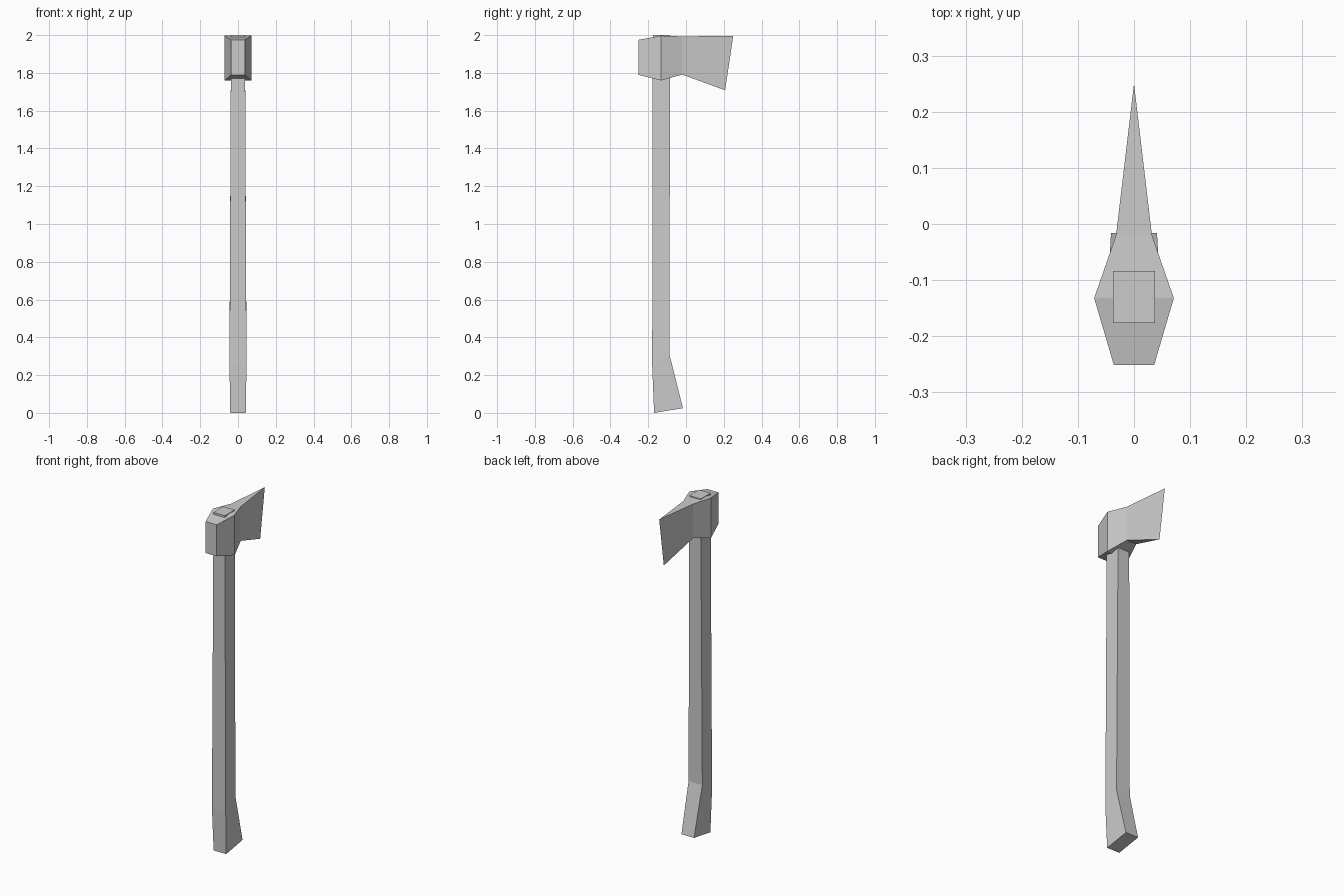
import bpy, bmesh

if "Cube" in bpy.data.objects:
    bpy.data.objects.remove(bpy.data.objects["Cube"])


def loft(name, rings):
    """Skin a solid through a series of four-cornered rings."""
    bm = bmesh.new()
    loops = [[bm.verts.new(p) for p in ring] for ring in rings]
    for a, b in zip(loops, loops[1:]):
        for i in range(4):
            j = (i + 1) % 4
            bm.faces.new((a[i], a[j], b[j], b[i]))
    bm.faces.new(loops[0])
    bm.faces.new(loops[-1])
    # A ring of zero width collapses into a sharp edge
    bmesh.ops.dissolve_degenerate(bm, dist=1e-5, edges=bm.edges[:])
    bmesh.ops.remove_doubles(bm, verts=bm.verts[:], dist=1e-5)
    bmesh.ops.recalc_face_normals(bm, faces=bm.faces[:])
    mesh = bpy.data.meshes.new(name)
    bm.to_mesh(mesh)
    bm.free()
    obj = bpy.data.objects.new(name, mesh)
    bpy.context.collection.objects.link(obj)
    return obj


def ring(half_width, p, q):
    """Rectangle spanning side-view points p and q (y, z), mirrored in x."""
    w = half_width
    return [(-w, *p), (w, *p), (w, *q), (-w, *q)]


# Handle: straight shaft with a flared, slanted foot
loft("handle", [
    ring(0.041, (-0.169, 0.0), (-0.016, 0.025)),
    ring(0.045, (-0.179, 0.25), (-0.088, 0.31)),
    ring(0.037, (-0.176, 2.0), (-0.084, 2.0)),
])

# Axe head: poll, eye, neck, cutting edge
loft("axe_head", [
    ring(0.036, (-0.251, 1.789), (-0.251, 1.975)),
    ring(0.071, (-0.132, 1.76), (-0.132, 1.997)),
    ring(0.032, (-0.02, 1.791), (-0.02, 1.993)),
    ring(0.0, (0.207, 1.708), (0.25, 1.996)),
])
